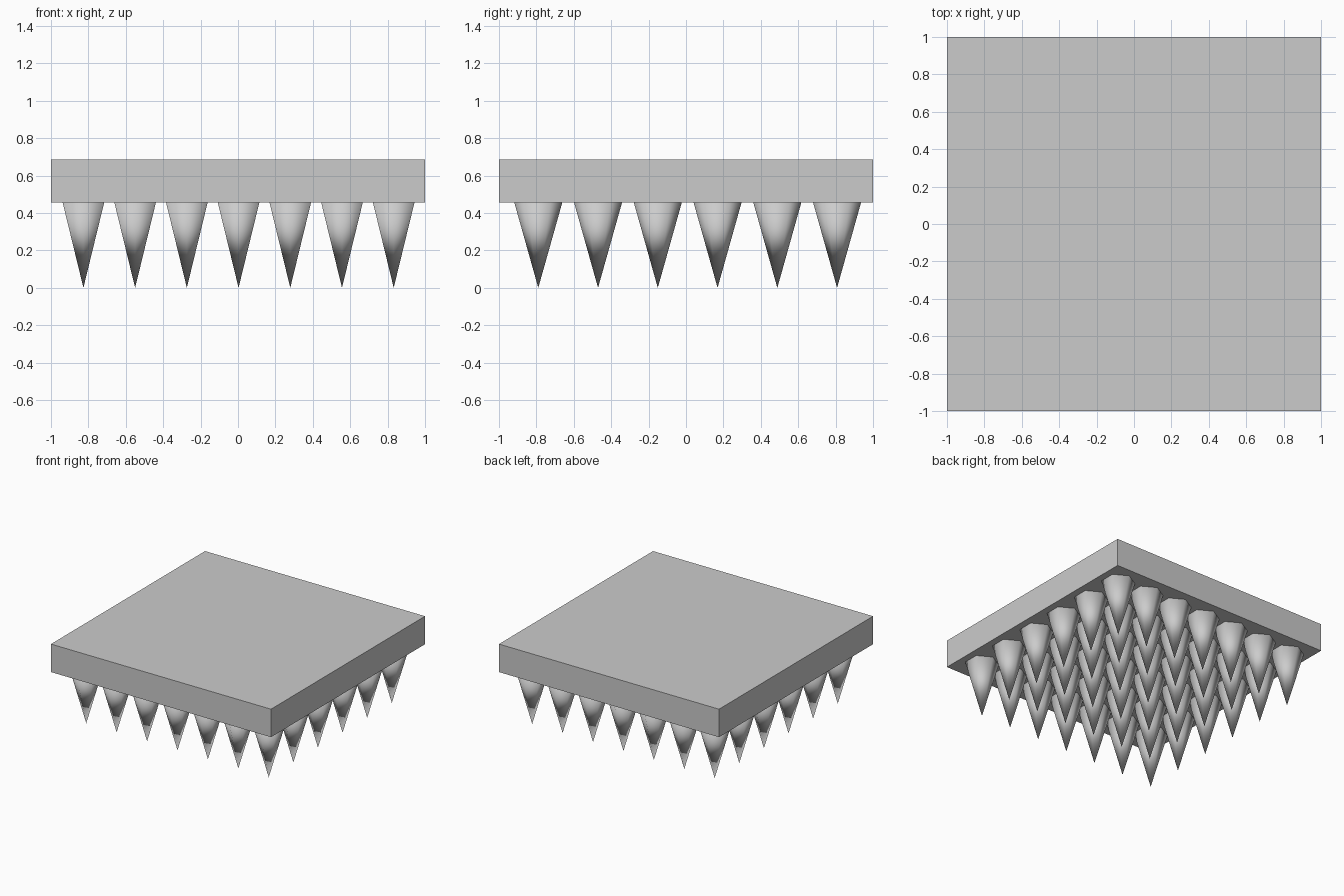
import bpy

if "Cube" in bpy.data.objects:
    bpy.data.objects.remove(bpy.data.objects["Cube"])

SLAB_BOTTOM, SLAB_TOP = 0.455, 0.685
COLS, ROWS = 7, 6
STEP_X, STEP_Y = 0.2765, 0.3195
CENTRE_X, CENTRE_Y = 0.003, 0.009

# Ceiling slab
bpy.ops.mesh.primitive_cube_add(size=1, location=(0, 0, (SLAB_BOTTOM + SLAB_TOP) / 2))
slab = bpy.context.object
slab.name = "slab"
slab.scale = (2, 2, SLAB_TOP - SLAB_BOTTOM)

# One six-sided, smooth-shaded spike pointing down
bpy.ops.mesh.primitive_cone_add(vertices=6, radius1=0, radius2=0.128, depth=SLAB_BOTTOM)
spike = bpy.context.object
spike.data.name = "spike"
spike.data.shade_smooth()

# Grid of spikes sharing the same mesh
for i in range(COLS):
    for j in range(ROWS):
        ob = spike if i == j == 0 else spike.copy()
        ob.name = f"spike_{i + 1}_{j + 1}"
        ob.location = (CENTRE_X + (i - (COLS - 1) / 2) * STEP_X,
                       CENTRE_Y + (j - (ROWS - 1) / 2) * STEP_Y,
                       SLAB_BOTTOM / 2)
        if ob is not spike:
            bpy.context.collection.objects.link(ob)
